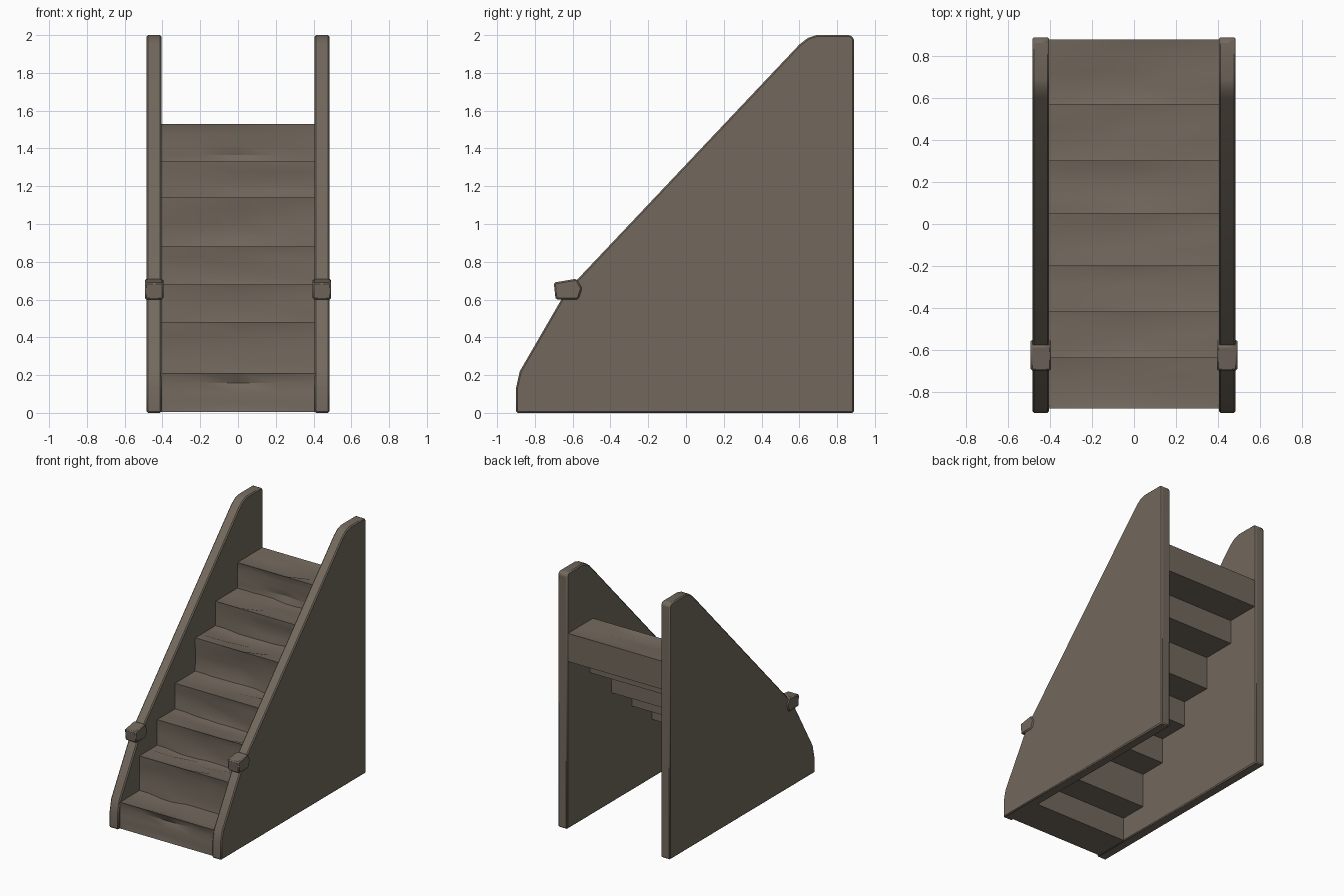
import bpy, bmesh, math, random
from mathutils import Vector

if "Cube" in bpy.data.objects:
    bpy.data.objects.remove(bpy.data.objects["Cube"])

random.seed(4)

stone = bpy.data.materials.new("weathered brown stone")
stone.diffuse_color = (0.17, 0.14, 0.11, 1)
stone.use_nodes = True
stone.node_tree.nodes["Principled BSDF"].inputs["Base Color"].default_value = stone.diffuse_color


def finish(bm, name, bevel=0.0, angle=35):
    bmesh.ops.recalc_face_normals(bm, faces=bm.faces[:])
    me = bpy.data.meshes.new(name)
    bm.to_mesh(me)
    bm.free()
    me.materials.append(stone)
    ob = bpy.data.objects.new(name, me)
    bpy.context.collection.objects.link(ob)
    if bevel:
        mod = ob.modifiers.new("worn edges", 'BEVEL')
        mod.width = bevel
        mod.segments = 1
        mod.limit_method = 'ANGLE'
    bpy.ops.object.select_all(action='DESELECT')
    ob.select_set(True)
    bpy.context.view_layer.objects.active = ob
    bpy.ops.object.shade_smooth_by_angle(angle=math.radians(angle))
    return ob


def extrude_x(name, profile, x0, x1, bevel=0.0):
    """Extrude a (y, z) outline between two x positions."""
    bm = bmesh.new()
    face = bm.faces.new([bm.verts.new((x0, y, z)) for y, z in profile])
    ext = bmesh.ops.extrude_face_region(bm, geom=[face])
    moved = [v for v in ext["geom"] if isinstance(v, bmesh.types.BMVert)]
    bmesh.ops.translate(bm, verts=moved, vec=(x1 - x0, 0, 0))
    return finish(bm, name, bevel)


def worn_box(name, x, y0, y1, z0, z1, wear):
    """Box whose face interiors are roughened while the outline stays true."""
    bm = bmesh.new()
    bmesh.ops.create_cube(bm, size=1)
    bmesh.ops.subdivide_edges(bm, edges=bm.edges[:], cuts=3, use_grid_fill=True)
    for v in bm.verts:
        co = Vector((v.co.x * 2 * x, (y0 + y1) / 2 + v.co.y * (y1 - y0),
                     (z0 + z1) / 2 + v.co.z * (z1 - z0)))
        on_edge = sum(abs(abs(c) - 0.5) < 1e-4 for c in v.co) > 1
        if not on_edge:
            # roughen only inward on tread and riser
            if v.co.z > 0.49:
                co.z -= random.uniform(0, wear)
            if v.co.y < -0.49:
                co.y += random.uniform(0, wear)
        v.co = co
    return finish(bm, name, 0, 30)


# Side walls: sloping balustrades with a rounded top and steep lower nose
wall_outline = [(-0.9, 0), (0.89, 0), (0.89, 1.98), (0.87, 2.0), (0.69, 2.0),
                (0.645, 1.985), (0.6, 1.95), (-0.6, 0.68), (-0.66, 0.6),
                (-0.88, 0.22), (-0.9, 0.13)]
# Newel blocks where the slope changes
knob_outline = [(-0.69, 0.6), (-0.57, 0.6), (-0.55, 0.66), (-0.58, 0.71),
                (-0.7, 0.69)]
for side, s in (("left", -1), ("right", 1)):
    extrude_x(side + "_wall", wall_outline, s * 0.405, s * 0.485, 0.008)
    extrude_x(side + "_newel_block", knob_outline, s * 0.395, s * 0.493, 0.008)

# Seven steps, open underneath and at the back
risers = [-0.88, -0.64, -0.42, -0.2, 0.05, 0.3, 0.57, 0.88]
tops = [0, 0.21, 0.48, 0.68, 0.88, 1.14, 1.33, 1.53]
for i in range(7):
    back = risers[i + 1] + (0.04 if i < 6 else 0)
    low = tops[i] - (0.02 if i else -0.005)
    worn_box("step_%d" % (i + 1), 0.41, risers[i], back, low, tops[i + 1], 0.03)
